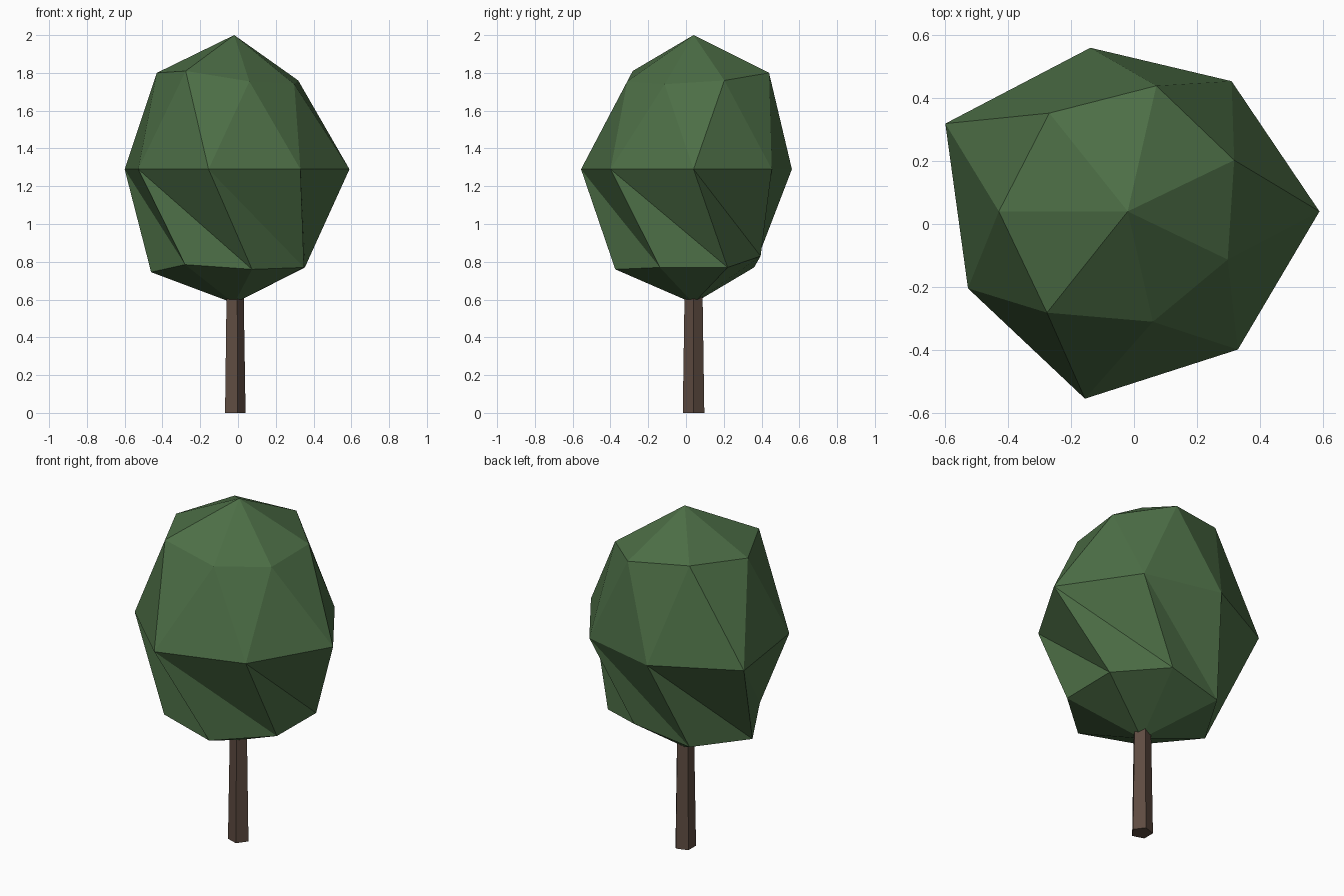
import bpy
import bmesh
from math import cos, sin, tau

cube = bpy.data.objects.get("Cube")
if cube:
    bpy.data.objects.remove(cube, do_unlink=True)

AXIS_X, AXIS_Y = -0.02, 0.04   # the trunk stands slightly off centre
SIDES = 7


def make_material(name, color):
    mat = bpy.data.materials.new(name)
    mat.use_nodes = True
    mat.diffuse_color = color
    mat.node_tree.nodes["Principled BSDF"].inputs["Base Color"].default_value = color
    return mat


def finish(bm, name, mat):
    bmesh.ops.recalc_face_normals(bm, faces=bm.faces)
    mesh = bpy.data.meshes.new(name)
    bm.to_mesh(mesh)
    bm.free()
    mesh.materials.append(mat)
    obj = bpy.data.objects.new(name, mesh)
    bpy.context.collection.objects.link(obj)
    return obj


def ring(bm, points, offset=0.0):
    """Evenly turned ring of (radius, height) points around the trunk axis."""
    verts = []
    for i, (r, z) in enumerate(points):
        a = tau * (i + offset) / len(points)
        verts.append(bm.verts.new((AXIS_X + r * cos(a), AXIS_Y + r * sin(a), z)))
    return verts


def fan(bm, verts, tip):
    for i, v in enumerate(verts):
        bm.faces.new((v, verts[(i + 1) % len(verts)], tip))


def zigzag(bm, outer, inner, shift=0):
    """Triangle band; inner points are matched to outer ones with a twist."""
    n = len(outer)
    for i in range(n):
        j = (i + 1) % n
        p, q = inner[(i + shift) % n], inner[(i + shift + 1) % n]
        bm.faces.new((outer[i], outer[j], p))
        bm.faces.new((outer[j], q, p))


leaf_green = make_material("leaf green", (0.073, 0.156, 0.061, 1))
bark_brown = make_material("bark brown", (0.112, 0.072, 0.053, 1))

# Trunk: tapered pentagonal post ending inside the crown
bm = bmesh.new()
base = ring(bm, [(0.06, 0.0)] * 5)
top = ring(bm, [(0.049, 0.7)] * 5)
for i in range(5):
    j = (i + 1) % 5
    bm.faces.new((base[i], base[j], top[j], top[i]))
bm.faces.new(base)
bm.faces.new(top)
finish(bm, "trunk", bark_brown)

# Crown: faceted seven-sided canopy with a twisted underside
bm = bmesh.new()
middle = ring(bm, [(r, 1.29) for r in (0.61, 0.53, 0.534, 0.644, 0.564, 0.611, 0.562)])
upper = ring(bm, [(0.376, 1.76), (0.41, 1.8), (0.4, 1.83), (0.41, 1.8),
                  (0.412, 1.81), (0.36, 1.755), (0.353, 1.74)], 0.5)
lower = ring(bm, [(0.415, 0.77), (0.364, 0.83), (0.41, 0.77), (0.44, 0.745),
                  (0.417, 0.785), (0.425, 0.76), (0.41, 0.77)], 0.5)
fan(bm, upper, bm.verts.new((AXIS_X, AXIS_Y, 2.0)))
zigzag(bm, middle, upper)
zigzag(bm, middle, lower, 1)
fan(bm, lower, bm.verts.new((AXIS_X, AXIS_Y, 0.58)))
finish(bm, "crown", leaf_green)
